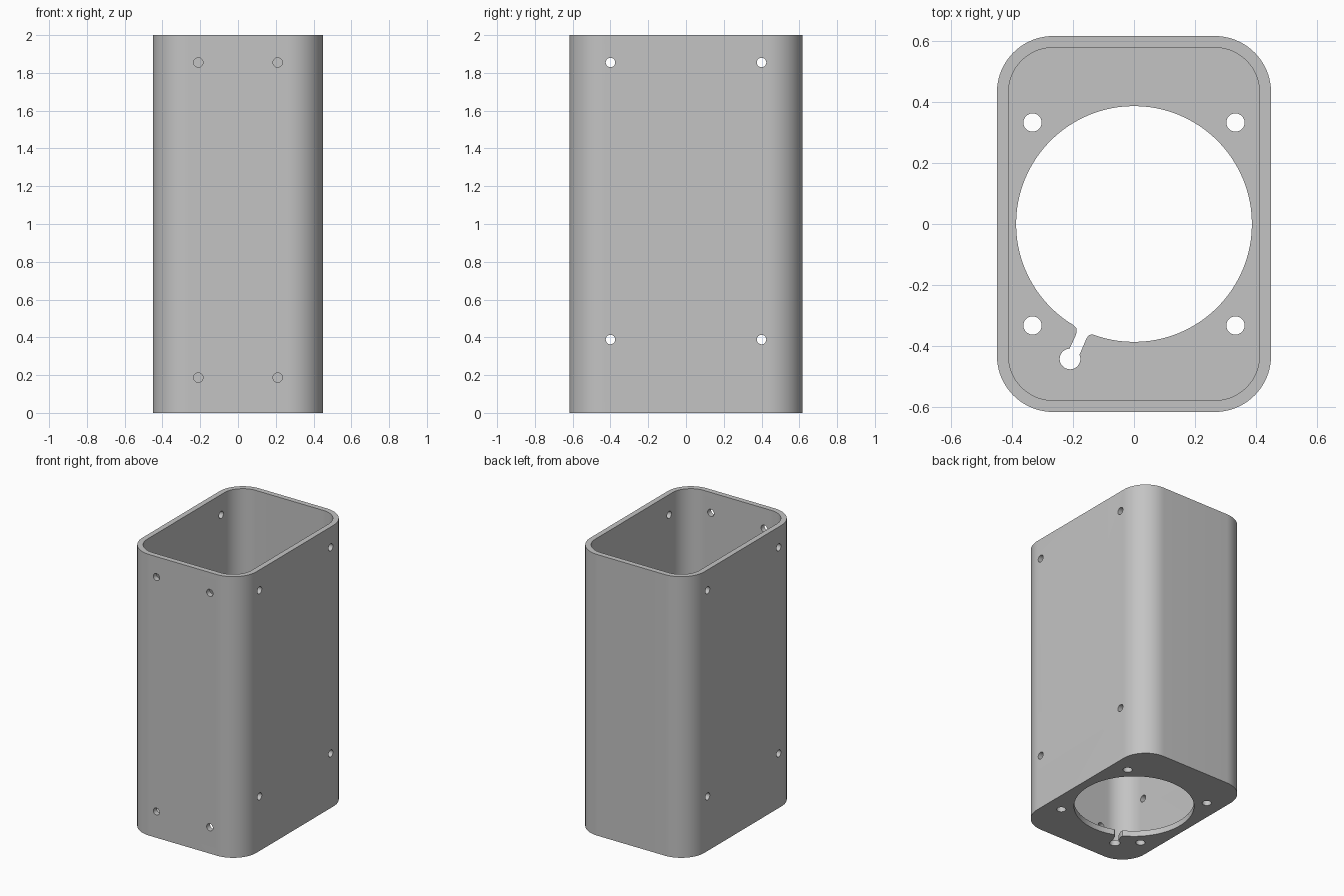
import bpy, bmesh
from math import pi, cos, sin, radians
from mathutils import Matrix, Vector

cube = bpy.data.objects.get("Cube")
if cube:
    bpy.data.objects.remove(cube, do_unlink=True)

HEIGHT, HALF_X, HALF_Y = 2.0, 0.45, 0.617
CORNER, WALL, FLOOR = 0.185, 0.038, 0.04

grey = bpy.data.materials.new("plain grey")
grey.use_nodes = True
colour = (0.55, 0.55, 0.55, 1)
grey.diffuse_color = colour
grey.node_tree.nodes["Principled BSDF"].inputs["Base Color"].default_value = colour


def arc(cx, cy, r, start, end, steps):
    return [(cx + r * cos(start + (end - start) * i / steps),
             cy + r * sin(start + (end - start) * i / steps)) for i in range(steps + 1)]


def circle(r, steps=32, cx=0, cy=0):
    return arc(cx, cy, r, 0, 2 * pi, steps)[:-1]


def rounded_rect(hx, hy, r):
    pts = []
    for i, (sx, sy) in enumerate([(1, 1), (-1, 1), (-1, -1), (1, -1)]):
        pts += arc(sx * (hx - r), sy * (hy - r), r, i * pi / 2, (i + 1) * pi / 2, 20)
    return pts


def prism(name, profile, z0, z1, matrix=Matrix()):
    """Extrude a flat outline from z0 to z1, then place it."""
    bm = bmesh.new()
    face = bm.faces.new([bm.verts.new((x, y, z0)) for x, y in profile])
    top = bmesh.ops.extrude_face_region(bm, geom=[face])["geom"]
    bmesh.ops.translate(bm, vec=(0, 0, z1 - z0),
                        verts=[v for v in top if isinstance(v, bmesh.types.BMVert)])
    bmesh.ops.recalc_face_normals(bm, faces=bm.faces)
    bm.transform(matrix)
    mesh = bpy.data.meshes.new(name)
    bm.to_mesh(mesh)
    bm.free()
    mesh.materials.append(grey)
    obj = bpy.data.objects.new(name, mesh)
    bpy.context.collection.objects.link(obj)
    return obj


# Outer shell
housing = prism("housing", rounded_rect(HALF_X, HALF_Y, CORNER), 0, HEIGHT)
bpy.context.view_layer.objects.active = housing
housing.select_set(True)


def cut(profile, z0, z1, matrix=Matrix()):
    cutter = prism("cutter", profile, z0, z1, matrix)
    cutter.hide_render = True
    mod = housing.modifiers.new("cut", "BOOLEAN")
    mod.operation, mod.solver, mod.object = "DIFFERENCE", "EXACT", cutter
    bpy.ops.object.modifier_apply(modifier=mod.name)
    bpy.data.objects.remove(cutter, do_unlink=True)


# Open-topped cavity
cut(rounded_rect(HALF_X - WALL, HALF_Y - WALL, CORNER - WALL), FLOOR, HEIGHT + 0.1)

# Large floor opening and its four screw holes
cut(circle(0.387, 96), -0.1, 0.1)
for sx in (-1, 1):
    for sy in (-1, 1):
        cut(circle(0.03, 32, sx * 0.333, sy * 0.333), -0.1, 0.1)

# Cable notch: slot with rounded mouth leading to a round hole
slot = [(-0.2, -0.28), (-0.212, -0.32), (-0.197, -0.333), (-0.189, -0.342), (-0.188, -0.355),
        (-0.193, -0.369), (-0.215, -0.417), (-0.205, -0.44), (-0.183, -0.437), (-0.177, -0.425),
        (-0.156, -0.376), (-0.149, -0.366), (-0.139, -0.362), (-0.112, -0.368), (-0.1, -0.3)]
cut(slot, -0.1, 0.1)
cut(circle(0.034, 32, -0.21, -0.443), -0.1, 0.1)

# Front wall screw holes
to_y = Matrix.Rotation(radians(90), 4, "X")
for x in (-0.21, 0.21):
    for z in (0.187, 1.855):
        cut(circle(0.025), 0.5, 0.7, Matrix.Translation(Vector((x, 0, z))) @ to_y)

# Screw holes straight through both side walls
to_x = Matrix.Rotation(radians(90), 4, "Y")
for y in (-0.4, 0.4):
    for z in (0.388, 1.855):
        cut(circle(0.025), -0.6, 0.6, Matrix.Translation(Vector((0, y, z))) @ to_x)

bpy.ops.object.shade_smooth_by_angle(angle=radians(30))
